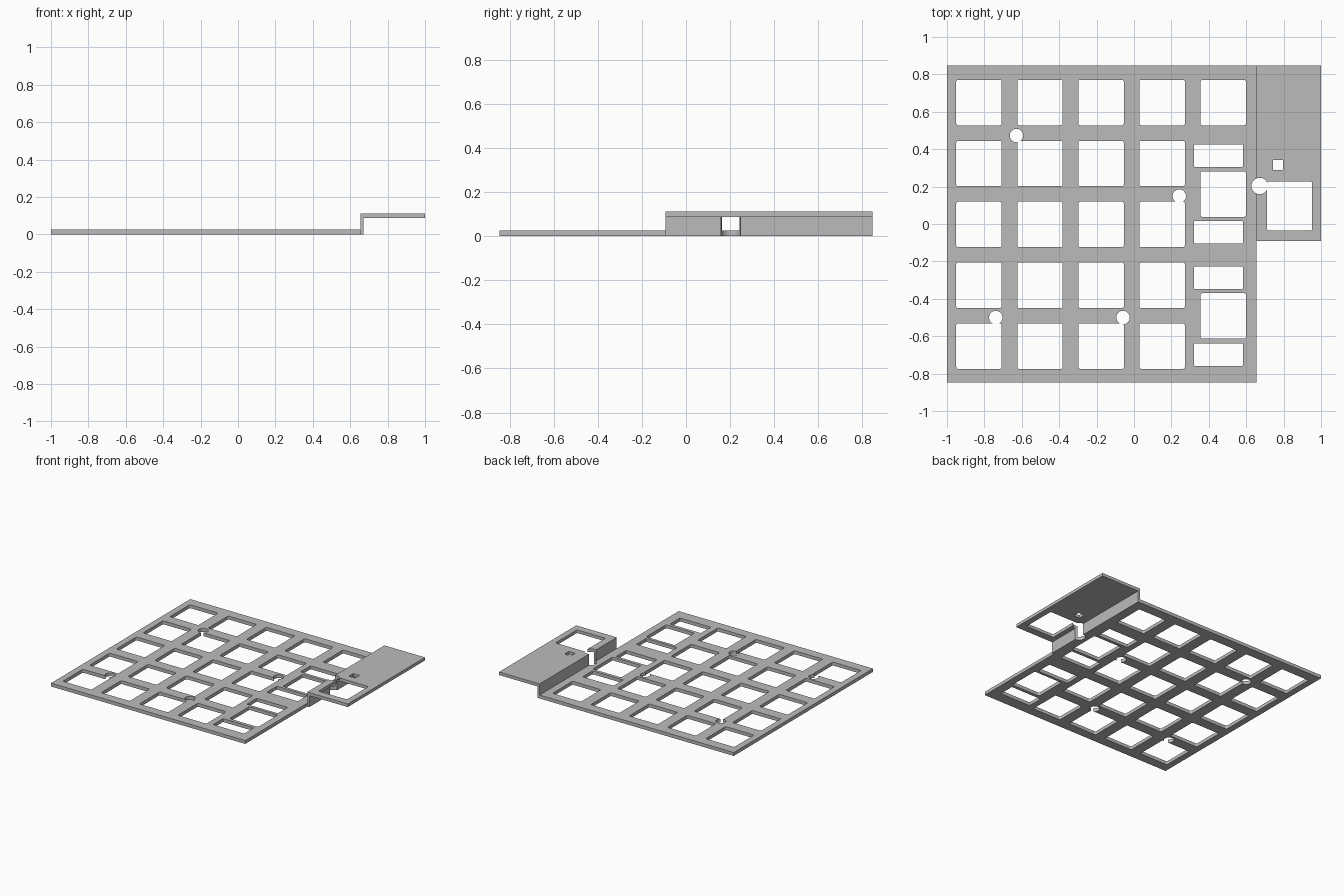
import bpy, bmesh
from mathutils import Matrix

cube = bpy.data.objects.get("Cube")
if cube:
    bpy.data.objects.remove(cube, do_unlink=True)

grey = bpy.data.materials.new("plain grey")
grey.use_nodes = True
colour = (0.5, 0.5, 0.5, 1)
grey.diffuse_color = colour
grey.node_tree.nodes["Principled BSDF"].inputs["Base Color"].default_value = colour

HALF_Y, EDGE, PLATE, TOP = 0.847, 0.655, 0.026, 0.112


def make_object(name, bm):
    bmesh.ops.recalc_face_normals(bm, faces=bm.faces)
    mesh = bpy.data.meshes.new(name)
    bm.to_mesh(mesh)
    bm.free()
    obj = bpy.data.objects.new(name, mesh)
    bpy.context.collection.objects.link(obj)
    mesh.materials.append(grey)
    return obj


def extrude_profile(name, profile, y0, y1):
    """Extrude an x-z outline along y."""
    bm = bmesh.new()
    face = bm.faces.new([bm.verts.new((x, y0, z)) for x, z in profile])
    out = bmesh.ops.extrude_face_region(bm, geom=[face])
    verts = [v for v in out["geom"] if isinstance(v, bmesh.types.BMVert)]
    bmesh.ops.translate(bm, vec=(0, y1 - y0, 0), verts=verts)
    return make_object(name, bm)


def window_cutter(name, windows):
    """Tall blocks with rounded upright edges: (x, y, width, depth)."""
    bm = bmesh.new()
    for x, y, w, d in windows:
        m = Matrix.Translation((x, y, 0)) @ Matrix.Diagonal((w, d, 1, 1))
        verts = bmesh.ops.create_cube(bm, size=1, matrix=m)["verts"]
        edges = {e for v in verts for e in v.link_edges
                 if abs(e.verts[0].co.z - e.verts[1].co.z) > 0.5}
        bmesh.ops.bevel(bm, geom=list(edges), offset=min(w, d) * 0.04,
                        segments=3, profile=0.5, affect='EDGES')
    return make_object(name, bm)


def round_cutter(name, holes):
    """Tall cylinders: (x, y, radius)."""
    bm = bmesh.new()
    for x, y, r in holes:
        bmesh.ops.create_cone(bm, cap_ends=True, segments=32, radius1=r, radius2=r,
                              depth=1, matrix=Matrix.Translation((x, y, 0)))
    return make_object(name, bm)


def cut(target, cutters):
    bpy.context.view_layer.objects.active = target
    for cutter in cutters:
        mod = target.modifiers.new("cut", 'BOOLEAN')
        mod.operation = 'DIFFERENCE'
        mod.solver = 'EXACT'
        mod.object = cutter
        bpy.ops.object.modifier_apply(modifier=mod.name)


# Main plate and the raised deck with its upright wall
plate = extrude_profile("main_plate", [(-1, 0), (EDGE, 0), (EDGE, PLATE), (-1, PLATE)],
                        -HALF_Y, HALF_Y)
deck = extrude_profile("raised_deck", [(EDGE, 0), (0.672, 0), (0.672, 0.088), (1, 0.088),
                                       (1, TOP), (EDGE, TOP)], -0.092, HALF_Y)

# Key windows: a regular grid, then the tall keys of the last column
KEY = 0.243
keys = [(-0.829 + 0.3265 * i, 0.649 - 0.3255 * j, KEY, KEY)
        for i in range(4) for j in range(5)]
keys += [(0.477, y, KEY, KEY) for y in (0.649, 0.16, -0.491)]
# Stabiliser slots above and below each tall key
keys += [(0.451, y + s * 0.205, 0.263, 0.12) for y in (0.161, -0.493) for s in (-1, 1)]
key_cutter = window_cutter("key_cutter", keys)
deck_cutter = window_cutter("deck_cutter", [(0.832, 0.096, 0.242, 0.262),
                                            (0.769, 0.316, 0.053, 0.053)])

# Screw holes, and the larger hole through the wall
holes = [(-0.628, 0.473, 0.036), (0.242, 0.149, 0.036),
         (-0.739, -0.5, 0.036), (-0.059, -0.5, 0.036), (0.672, 0.203, 0.044)]
hole_cutter = round_cutter("hole_cutter", holes)

cut(plate, [key_cutter, hole_cutter])
cut(deck, [deck_cutter, hole_cutter])
for helper in (key_cutter, deck_cutter, hole_cutter):
    bpy.data.objects.remove(helper, do_unlink=True)
